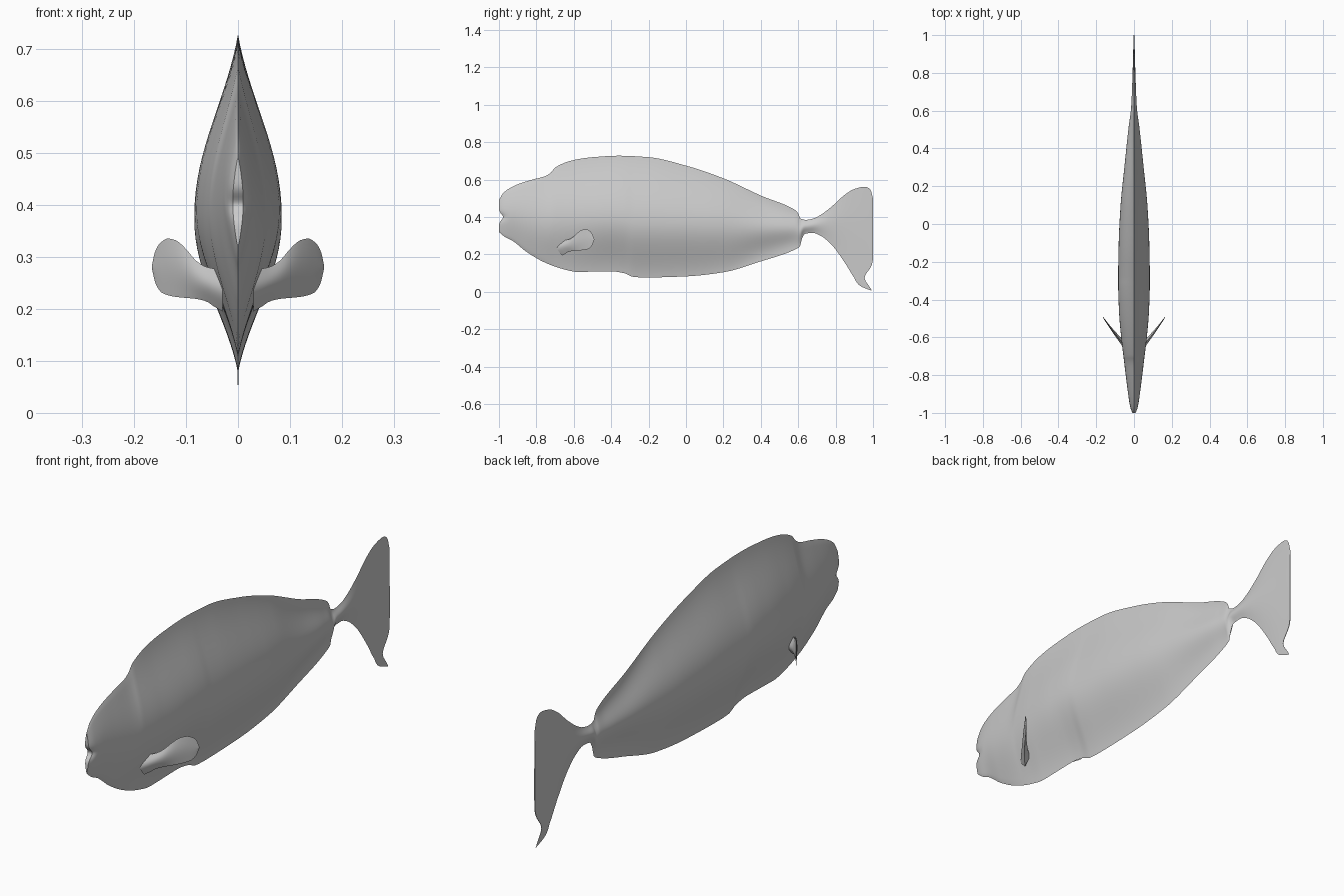
import bpy, bmesh, math

cube = bpy.data.objects.get("Cube")
if cube:
    bpy.data.objects.remove(cube, do_unlink=True)

grey = bpy.data.materials.new("plain grey")
grey.use_nodes = True
tone = (0.6, 0.6, 0.6, 1)
grey.diffuse_color = tone
grey.node_tree.nodes["Principled BSDF"].inputs["Base Color"].default_value = tone


def curve(points):
    """Smooth function through the points that never overshoots them."""
    secant = [(b[1] - a[1]) / (b[0] - a[0]) for a, b in zip(points, points[1:])]
    slope = [secant[0]]
    for a, b in zip(secant, secant[1:]):
        slope.append(2 * a * b / (a + b) if a * b > 0 else 0)
    slope.append(secant[-1])

    def value(s):
        s = min(max(s, points[0][0]), points[-1][0])
        i = 0
        while i < len(points) - 2 and s > points[i + 1][0]:
            i += 1
        (s0, v0), (s1, v1) = points[i], points[i + 1]
        h = s1 - s0
        t = (s - s0) / h
        near = (1 + 2 * t) * (1 - t) ** 2 * v0 + t * t * (3 - 2 * t) * v1
        return near + h * t * (1 - t) * ((1 - t) * slope[i] - t * slope[i + 1])
    return value


def lens(t):
    """Relative thickness from the middle of a section (0) to its edge (1)."""
    if t >= 1:
        return 0
    return (math.cos(t * math.pi / 2) + (1 + math.cos(t * math.pi)) / 2) / 2


def loft(name, stations, top, bottom, width, middle, power, place, steps=12):
    """Skin lens-shaped sections; place maps (side, along, up) into the model."""
    bm = bmesh.new()
    rings = []
    for s in stations:
        hi, lo = top(s), bottom(s)
        c = lo + (hi - lo) * middle(s)
        half = []
        for k in range(2 * steps + 1):
            t = 1 - k / steps
            z = c + t * (hi - c) if t > 0 else c + t * (c - lo)
            half.append((width(s) * lens(abs(t)) ** power(s), z))
        outline = half + [(-x, z) for x, z in half[-2:0:-1]]
        rings.append([bm.verts.new(place(x, s, z)) for x, z in outline])
    for a, b in zip(rings, rings[1:]):
        for i in range(len(a)):
            j = (i + 1) % len(a)
            bm.faces.new((a[i], a[j], b[j], b[i]))
    # Caps made of strips across the section
    for ring in (rings[0], rings[-1]):
        n = len(ring)
        bm.faces.new((ring[0], ring[1], ring[-1]))
        for i in range(1, n // 2 - 1):
            bm.faces.new((ring[i], ring[i + 1], ring[n - i - 1], ring[n - i]))
        bm.faces.new((ring[n // 2 - 1], ring[n // 2], ring[n // 2 + 1]))
    bmesh.ops.recalc_face_normals(bm, faces=bm.faces)
    mesh = bpy.data.meshes.new(name)
    bm.to_mesh(mesh)
    bm.free()
    mesh.materials.append(grey)
    obj = bpy.data.objects.new(name, mesh)
    bpy.context.collection.objects.link(obj)
    bpy.ops.object.select_all(action="DESELECT")
    obj.select_set(True)
    bpy.context.view_layer.objects.active = obj
    bpy.ops.object.shade_smooth_by_angle(angle=math.radians(50))
    return obj


# Body and tail: back line, belly line and half width along the length
back = curve([(-1, .49), (-.98, .525), (-.95, .55), (-.9, .575), (-.83, .598),
              (-.75, .62), (-.72, .64), (-.7, .665), (-.6, .705), (-.5, .72),
              (-.36, .728), (-.2, .72), (0, .675), (.2, .607), (.4, .515),
              (.58, .44), (.6, .42), (.608, .395), (.64, .385), (.68, .392),
              (.72, .412), (.78, .457), (.85, .52), (.9, .55), (.955, .562),
              (.985, .55), (1, .5)])
belly = curve([(-1, .32), (-.97, .295), (-.93, .275), (-.85, .212), (-.75, .155),
               (-.65, .12), (-.58, .107), (-.4, .11), (-.33, .1), (-.28, .08),
               (-.22, .077), (0, .083), (.2, .105), (.4, .163), (.58, .225),
               (.615, .25), (.622, .295), (.64, .312), (.68, .315), (.72, .3),
               (.78, .25), (.85, .155), (.9, .075), (.94, .032), (1.01, .003)])
girth = curve([(-1, .01), (-.98, .018), (-.9, .031), (-.8, .044), (-.7, .056),
               (-.6, .068), (-.45, .08), (-.3, .084), (-.1, .081), (.1, .071),
               (.3, .051), (.5, .03), (.62, .015), (.7, .011), (.85, .006), (1, .002)])
centre = curve([(-1, .5), (-.7, .47), (-.3, .45), (.2, .49), (.6, .52), (1, .55)])
fullness = curve([(-1, .6), (-.8, .75), (-.6, 1), (.2, 1.1), (.55, 2), (.64, 1), (1, .8)])


def place_body(x, y, z):
    # Mouth notch at the front, hooked lower lobe at the back
    mouth = max(0, 1 - (y + 1) / .06)
    lobe = max(0, (y - .9) / .1)
    shift = .022 * mouth * math.exp(-((z - .4) / .022) ** 2)
    shift -= .045 * lobe * math.exp(-((z - .075) / .05) ** 2)
    return x, y + shift, z


count = 200
body_stations = [-1 + 2 * i / count for i in range(count + 1)]
loft("fish_body", body_stations, back, belly, girth, centre, fullness, place_body, 16)

# Paddle-shaped side fins, swept backwards
fin_top = curve([(.03, .275), (.06, .28), (.08, .292), (.1, .315), (.12, .332),
                 (.135, .335), (.15, .326), (.16, .308), (.165, .285)])
fin_bottom = curve([(.03, .195), (.05, .207), (.06, .214), (.08, .219), (.12, .223),
                    (.145, .23), (.158, .247), (.165, .275)])
fin_thickness = curve([(.03, .028), (.06, .02), (.1, .012), (.165, .003)])
fin_stations = [.03 + .135 * math.sin(math.pi / 2 * i / 24) for i in range(25)]

for side, name in ((1, "left_fin"), (-1, "right_fin")):
    def place_fin(t, s, z):
        out = s - .05
        return side * s, -.64 + 1.1 * out + 1.6 * out * out + t, z
    loft(name, fin_stations, fin_top, fin_bottom, fin_thickness,
         lambda s: .5, lambda s: .8, place_fin)
